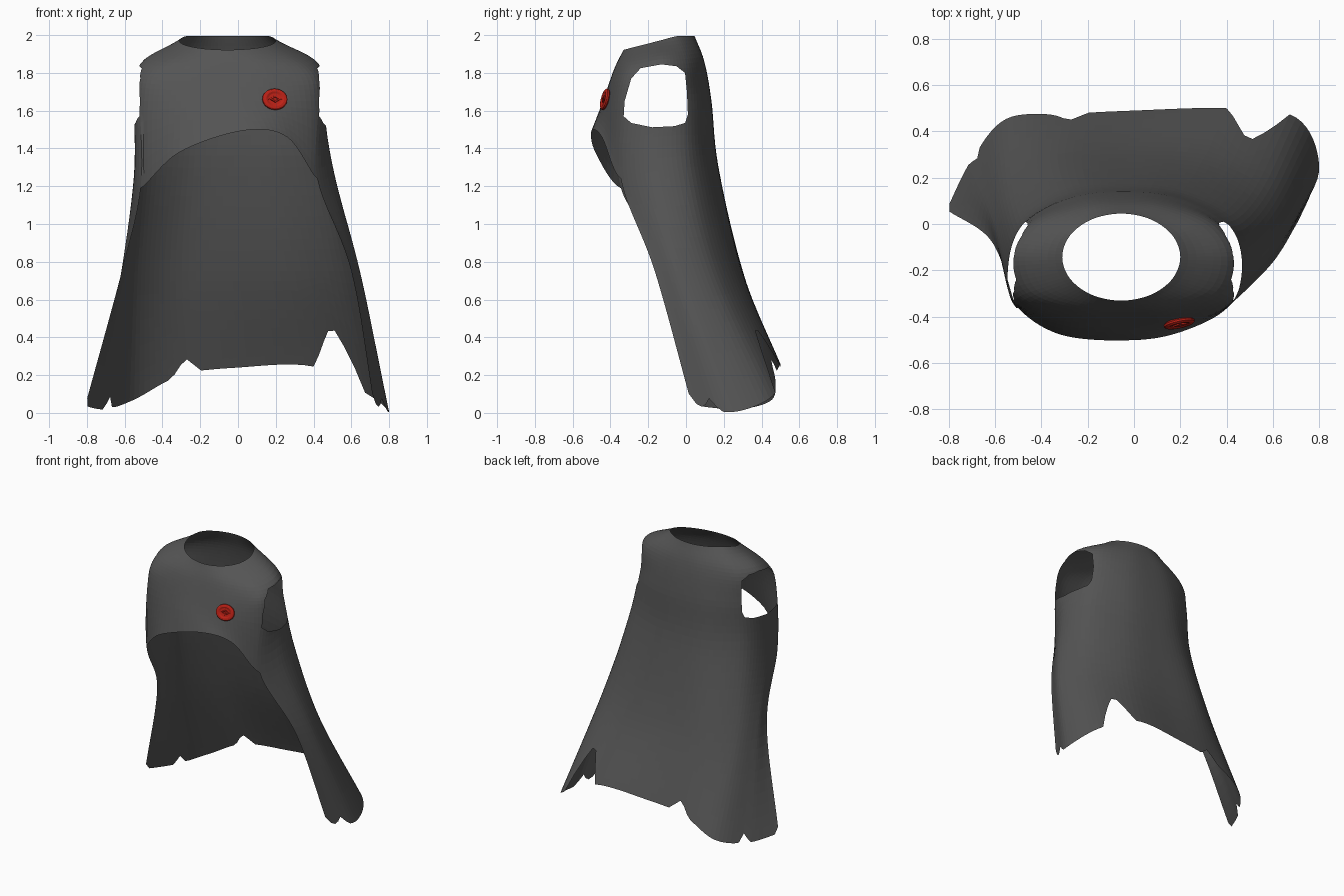
import bpy, bmesh, math
from mathutils import Vector, Matrix

if "Cube" in bpy.data.objects:
    bpy.data.objects.remove(bpy.data.objects["Cube"])

SUB_U, SUB_V = 8, 7      # samples per control column / control row
MX = -0.045              # symmetry plane of the yoke


def material(name, col):
    m = bpy.data.materials.new(name)
    m.diffuse_color = (*col, 1)
    m.use_nodes = True
    m.node_tree.nodes["Principled BSDF"].inputs["Base Color"].default_value = m.diffuse_color
    return m


def spline(p, i, t, closed=False):
    """Catmull-Rom point on segment i of p."""
    n = len(p)
    def at(k):
        if closed:
            return p[k % n]
        if k < 0:
            return p[0] * 2 - p[1]
        if k >= n:
            return p[-1] * 2 - p[-2]
        return p[k]
    a, b, c, d = at(i - 1), at(i), at(i + 1), at(i + 2)
    return (b * 2 + (c - a) * t + (a * 2 - b * 5 + c * 4 - d) * t * t
            + (b * 3 - a - c * 3 + d) * t ** 3) / 2


def mirrored(half):
    """Seven points front to back on the right -> closed ring of twelve."""
    r = [Vector(p) for p in half]
    return r + [Vector((2 * MX - p.x, p.y, p.z)) for p in r[5:0:-1]]


def finish(name, bm, mat):
    me = bpy.data.meshes.new(name)
    bm.to_mesh(me)
    bm.free()
    ob = bpy.data.objects.new(name, me)
    bpy.context.collection.objects.link(ob)
    me.materials.append(mat)
    return ob


# closed yoke rings: neck, shoulder, chest, front hem
neck = [Vector((-0.055 + 0.255 * math.sin(k * math.pi / 6),
                -0.143 - 0.188 * math.cos(k * math.pi / 6),
                min(1.996, 1.97 - 0.048 * math.cos(k * math.pi / 6)))) for k in range(12)]
shoulder = mirrored([(MX, -0.38, 1.82), (0.17, -0.37, 1.82), (0.375, -0.3, 1.82),
                     (0.425, -0.14, 1.85), (0.335, 0.0, 1.85), (0.13, 0.08, 1.86), (MX, 0.097, 1.86)])
chest = mirrored([(MX, -0.44, 1.65), (0.21, -0.42, 1.65), (0.425, -0.33, 1.65),
                  (0.45, -0.15, 1.65), (0.37, 0.012, 1.65), (0.17, 0.112, 1.65), (MX, 0.135, 1.65)])
hem = [Vector(p) for p in [
    (0.03, -0.5, 1.495), (0.26, -0.445, 1.46), (0.42, -0.345, 1.24), (0.505, -0.17, 1.28),
    (0.45, 0.025, 1.3), (0.21, 0.145, 1.3), (-0.05, 0.172, 1.3), (-0.29, 0.145, 1.3),
    (-0.49, 0.02, 1.3), (-0.55, -0.17, 1.26), (-0.515, -0.345, 1.19), (-0.31, -0.48, 1.38)]]
# open drape rows: right front edge, round the back, to left front edge
middle = [Vector((x, y, 0.75)) for x, y in [
    (0.6, -0.165), (0.645, -0.02), (0.56, 0.16), (0.3, 0.28), (-0.03, 0.3),
    (-0.33, 0.285), (-0.53, 0.18), (-0.61, 0.04), (-0.615, -0.075)]]
bottom = [Vector(p) for p in [
    (0.72, 0.03, 0.045), (0.8, 0.25, 0.005), (0.7, 0.46, 0.09), (0.4, 0.5, 0.245), (0.0, 0.49, 0.24),
    (-0.3, 0.475, 0.2), (-0.55, 0.455, 0.07), (-0.7, 0.28, 0.02), (-0.81, 0.062, 0.035)]]
# torn notches: column position, half width, depth, sharpness
NOTCHES = [(2.5, 0.2, 0.08, 1), (4.55, 0.4, 0.5, 0.75), (6.9, 0.28, 0.15, 1),
           (8.9, 0.16, 0.1, 1), (2.0, 0.2, 0.08, 2), (10.0, 0.15, 0.06, 2)]


def hem_cut(u):
    return 1 - max(d * max(0, 1 - abs(u - c) / w) ** p for c, w, d, p in NOTCHES)


# cloak sheet: loft every column through the rings
bm = bmesh.new()
cols = []
for s in range(12 * SUB_U):
    i, t = s // SUB_U, (s % SUB_U) / SUB_U
    u = s / SUB_U
    pts = [spline(r, i, t, True) for r in (neck, shoulder, chest, hem)]
    if 2 <= u <= 10:
        j, tj = (i - 2, t) if i < 10 else (7, 1.0)
        pts += [spline(r, j, tj) for r in (middle, bottom)]
    col = []
    last = len(pts) - 2
    for seg in range(last + 1):
        steps = SUB_V if seg < 3 else 10
        end = hem_cut(u) if seg == 4 else 1
        for k in range(steps):
            col.append(spline(pts, seg, end * k / steps))
    col.append(spline(pts, last, hem_cut(u) if last == 4 else 1))
    cols.append([bm.verts.new(p) for p in col])
for s, a in enumerate(cols):
    b = cols[(s + 1) % len(cols)]
    for k in range(min(len(a), len(b)) - 1):
        bm.faces.new((a[k], a[k + 1], b[k + 1], b[k]))

# armholes: slice the sides along a convex outline (y, z), drop the inside
outline = [(-0.33, 1.57), (-0.325, 1.65), (-0.29, 1.77), (-0.24, 1.825), (-0.13, 1.845), (-0.05, 1.835),
           (-0.005, 1.8), (0.005, 1.7), (0.01, 1.58), (-0.005, 1.535), (-0.06, 1.518), (-0.18, 1.512),
           (-0.29, 1.535)]
planes = []
for (y0, z0), (y1, z1) in zip(outline, outline[1:] + outline[:1]):
    planes.append((Vector((0, y0, z0)), Vector((0, z0 - z1, y1 - y0)).normalized()))


def near(f, margin):
    c = f.calc_center_median()
    return abs(c.x - MX) > 0.25 and all((c - o).dot(n) < margin for o, n in planes)


for o, n in planes:
    faces = [f for f in bm.faces if near(f, 0.05)]
    geom = faces + list({e for f in faces for e in f.edges}) + list({v for f in faces for v in f.verts})
    bmesh.ops.bisect_plane(bm, geom=geom, dist=1e-5, plane_co=o, plane_no=n)
bmesh.ops.delete(bm, geom=[f for f in bm.faces if near(f, 0)], context='FACES')
bmesh.ops.recalc_face_normals(bm, faces=bm.faces)
finish("cloak", bm, material("charcoal_cloth", (0.09, 0.09, 0.09)))

# red button: lathed disc with a raised rim
red = material("button_red", (0.5, 0.015, 0.008))
pose = (Matrix.Translation((0.195, -0.428, 1.66)) @ Matrix.Rotation(math.radians(12), 4, 'Z')
        @ Matrix.Rotation(math.radians(76), 4, 'X'))


def lathe(name, profile, sides, sx=1.0, sy=1.0):
    bm = bmesh.new()
    rings = [[bm.verts.new((r * sx * math.cos(2 * math.pi * k / sides),
                            r * sy * math.sin(2 * math.pi * k / sides), h)) for k in range(sides)]
             for r, h in profile]
    for a, b in zip(rings, rings[1:]):
        for k in range(sides):
            n = (k + 1) % sides
            bm.faces.new((a[k], a[n], b[n], b[k]))
    bm.faces.new(rings[-1])
    bm.faces.new(rings[0][::-1])
    bmesh.ops.recalc_face_normals(bm, faces=bm.faces)
    bm.transform(pose)
    return finish(name, bm, red)


lathe("button_disc", [(0.058, -0.01), (0.068, -0.002), (0.067, 0.006), (0.06, 0.011),
                      (0.048, 0.012), (0.036, 0.007), (0.01, 0.006)], 20, 1.0, 0.85)
# diamond boss in the middle and the thread bar across it
lathe("button_boss", [(0.034, 0.003), (0.03, 0.012), (0.018, 0.012), (0.014, 0.008)], 4, 1.0, 0.6)
lathe("button_thread", [(0.046, 0.003), (0.044, 0.01)], 8, 1.0, 0.08)
